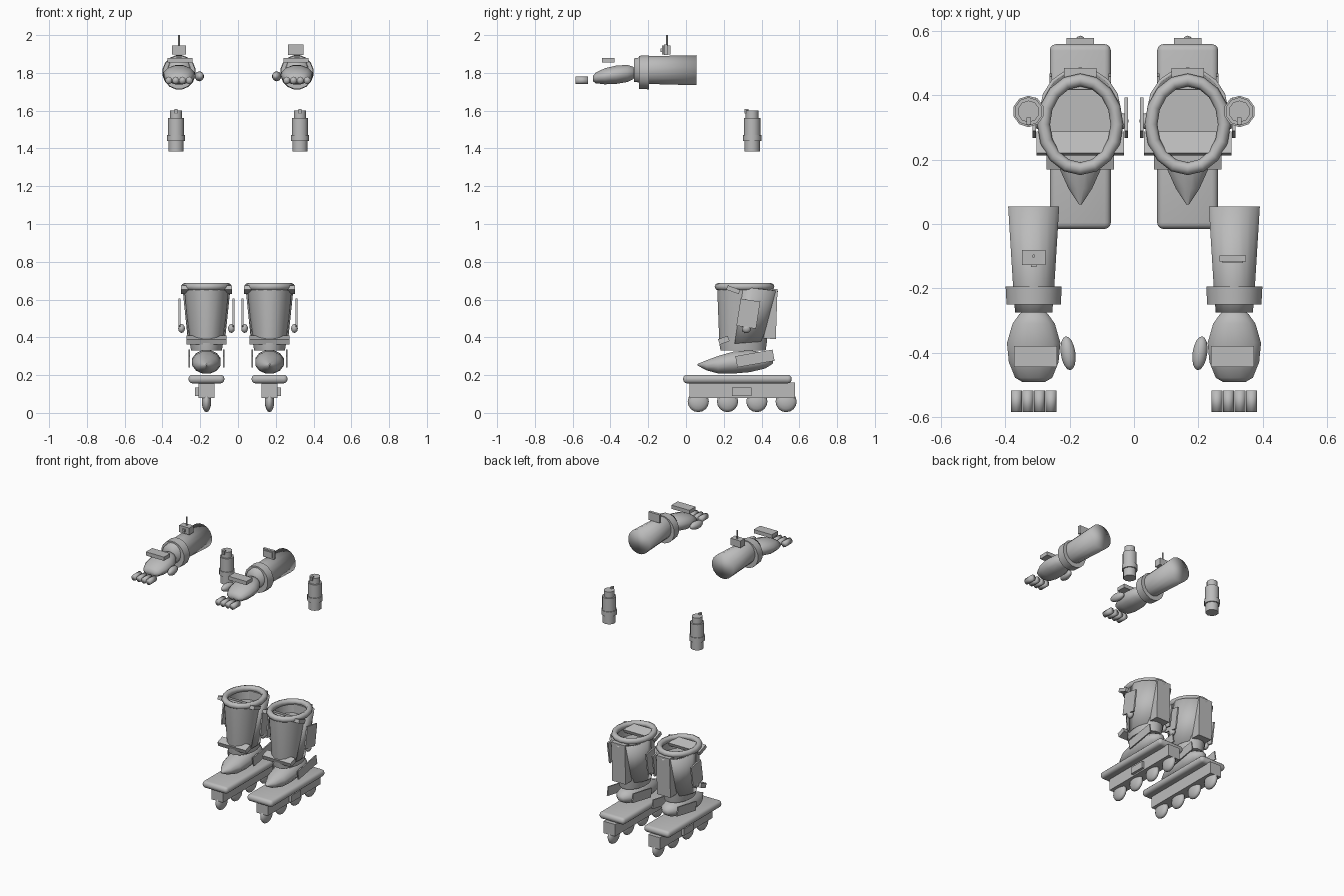
import bpy, bmesh, math
from mathutils import Matrix, Vector

if "Cube" in bpy.data.objects:
    bpy.data.objects.remove(bpy.data.objects["Cube"])

grey = bpy.data.materials.new("plain_grey")
grey.diffuse_color = (0.5, 0.5, 0.5, 1)
grey.use_nodes = True
grey.node_tree.nodes["Principled BSDF"].inputs["Base Color"].default_value = grey.diffuse_color


def finish(name, bm, smooth=40):
    bmesh.ops.recalc_face_normals(bm, faces=bm.faces)
    me = bpy.data.meshes.new(name)
    bm.to_mesh(me)
    bm.free()
    me.materials.append(grey)
    ob = bpy.data.objects.new(name, me)
    bpy.context.collection.objects.link(ob)
    if smooth:
        bpy.ops.object.select_all(action='DESELECT')
        ob.select_set(True)
        bpy.context.view_layer.objects.active = ob
        bpy.ops.object.shade_smooth_by_angle(angle=math.radians(smooth))
    return ob


def box(name, centre, size, tilt=0, bevel=0):
    """Box tilted about the x axis, optionally with rounded edges."""
    bm = bmesh.new()
    m = Matrix.Translation(centre) @ Matrix.Rotation(math.radians(tilt), 4, 'X') @ Matrix.Diagonal((*size, 1))
    bmesh.ops.create_cube(bm, size=1, matrix=m)
    if bevel:
        bmesh.ops.bevel(bm, geom=bm.edges[:], offset=bevel, segments=3, profile=0.5, affect='EDGES')
    return finish(name, bm, 40 if bevel else 0)


def ball(name, centre, radii, seg=12, rings=8, axis='Z', tilt=0):
    """Ellipsoid with its poles along the given axis."""
    bm = bmesh.new()
    turn = {'X': Matrix.Rotation(math.pi / 2, 4, 'Y'), 'Y': Matrix.Rotation(math.pi / 2, 4, 'X'), 'Z': Matrix()}[axis]
    m = Matrix.Translation(centre) @ Matrix.Rotation(math.radians(tilt), 4, 'Z') @ Matrix.Diagonal((*radii, 1)) @ turn
    bmesh.ops.create_uvsphere(bm, u_segments=seg, v_segments=rings, radius=1, matrix=m)
    return finish(name, bm, 60)


def loft(name, sections, axis='Z', n=16, smooth=40):
    """Closed skin through ellipses (position, centre u, centre v, radius u, radius v)."""
    bm = bmesh.new()
    rings = []
    for p, cu, cv, ru, rv in sections:
        ring = []
        for i in range(n):
            a = 2 * math.pi * (i + 0.5) / n
            u, v = cu + ru * math.cos(a), cv + rv * math.sin(a)
            ring.append(bm.verts.new((u, v, p) if axis == 'Z' else (u, p, v)))
        rings.append(ring)
    for a, b in zip(rings, rings[1:]):
        for i in range(n):
            j = (i + 1) % n
            bm.faces.new((a[i], a[j], b[j], b[i]))
    bm.faces.new(rings[0])
    bm.faces.new(rings[-1])
    return finish(name, bm, smooth)


def rim(name, centre, rx, ry, r, n=16, m=8):
    """Oval torus lying flat."""
    bm = bmesh.new()
    c = Vector(centre)
    grid = [[bm.verts.new(c + Vector(((rx + r * math.cos(b)) * math.cos(a), (ry + r * math.cos(b)) * math.sin(a),
                                      r * math.sin(b))))
             for b in (2 * math.pi * j / m for j in range(m))]
            for a in (2 * math.pi * i / n for i in range(n))]
    for i in range(n):
        for j in range(m):
            k, l = (i + 1) % n, (j + 1) % m
            bm.faces.new((grid[i][j], grid[k][j], grid[k][l], grid[i][l]))
    return finish(name, bm, 60)


def rear_shell(name, x, n=10):
    """Thin cuff wrapped round the back of the leg, leaning backwards."""
    bm = bmesh.new()
    rows = []
    for z, cy, rx, ry, lean in ((0.37, 0.30, 0.097, 0.125, 0.01), (0.66, 0.35, 0.127, 0.137, -0.015)):
        rows.append([])
        for i in range(n + 1):
            a = math.radians(-20 + 220 * i / n)
            rows[-1].append(bm.verts.new((x + rx * math.cos(a), cy + ry * math.sin(a), z + lean * math.sin(a))))
    for i in range(n):
        bm.faces.new((rows[0][i], rows[0][i + 1], rows[1][i + 1], rows[1][i]))
    ob = finish(name, bm)
    mod = ob.modifiers.new("thickness", 'SOLIDIFY')
    mod.thickness = 0.01


for s, tag in ((-1, "left"), (1, "right")):
    # Skate: wheels, rail and sole plate
    x = 0.167 * s
    for i in range(4):
        ball(f"{tag}_wheel_{i + 1}", (x, 0.065 + 0.155 * i, 0.06), (0.025, 0.056, 0.056), 16, 8, 'X')
    box(f"{tag}_wheel_rail", (x, 0.298, 0.12), (0.086, 0.56, 0.08))
    box(f"{tag}_rail_block", (x + 0.048 * s, 0.295, 0.112), (0.025, 0.105, 0.045))
    box(f"{tag}_sole_plate", (x, 0.272, 0.179), (0.19, 0.575, 0.045), 0, 0.02)

    # Shoe with pointed toe and ankle plates
    loft(f"{tag}_shoe", [(0.06, x, 0.255, 0.004, 0.004), (0.11, x, 0.252, 0.038, 0.028),
                         (0.17, x, 0.255, 0.066, 0.048), (0.25, x, 0.266, 0.078, 0.06),
                         (0.34, x, 0.274, 0.078, 0.06), (0.42, x, 0.276, 0.06, 0.042),
                         (0.46, x, 0.278, 0.022, 0.018)], 'Y', 12, 60)
    for e in (-1, 1):
        box(f"{tag}_ankle_plate", (x + 0.092 * e, 0.365, 0.288), (0.008, 0.2, 0.06), 10)

    # Hollow leg, rim, rear cuff and fastenings
    loft(f"{tag}_leg", [(0.33, x, 0.302, 0.083, 0.122), (0.37, x, 0.302, 0.09, 0.128),
                        (0.67, x, 0.31, 0.122, 0.148), (0.67, x, 0.31, 0.104, 0.125),
                        (0.60, x, 0.31, 0.1, 0.12)])
    rim(f"{tag}_leg_rim", (x, 0.31, 0.668), 0.114, 0.138, 0.02)
    rear_shell(f"{tag}_rear_cuff", x)
    box(f"{tag}_back_plate", (x, 0.447, 0.525), (0.1, 0.066, 0.265), -2)
    box(f"{tag}_upper_strap", (x, 0.25, 0.652), (0.272, 0.07, 0.024), -20)
    box(f"{tag}_lower_strap", (x, 0.2, 0.385), (0.21, 0.055, 0.03), 20)
    for e in (-1, 1):
        box(f"{tag}_side_panel", (x + 0.143 * e, 0.33, 0.525), (0.01, 0.105, 0.145), -9)
        ball(f"{tag}_side_knob", (x + 0.132 * e, 0.32, 0.447), (0.018, 0.025, 0.025), 10, 6, 'X')

    # Upper joint: stacked cylinders and a small nub
    x = 0.328 * s
    for part, z0, z1, r in (("base", 1.385, 1.445, 0.041), ("band", 1.44, 1.472, 0.049),
                            ("body", 1.47, 1.56, 0.044), ("cap", 1.555, 1.6, 0.034)):
        loft(f"{tag}_joint_{part}", [(z0, x, 0.35, r, r), (z1, x, 0.35, r, r)], 'Z', 10)
    box(f"{tag}_joint_nub", (x, 0.32, 1.597), (0.014, 0.022, 0.025))

    # Forearm and wrist band
    x = 0.312 * s
    loft(f"{tag}_forearm", [(-0.275, x, 1.815, 0.059, 0.063), (-0.2, x, 1.815, 0.065, 0.075),
                            (0.055, x, 1.814, 0.081, 0.081)], 'Y', 16, 100)
    loft(f"{tag}_wrist_band", [(-0.25, x, 1.803, 0.086, 0.089), (-0.195, x, 1.803, 0.089, 0.092)], 'Y')

    # Hand, thumb and four fingers
    loft(f"{tag}_hand", [(-0.492, x, 1.77, 0.035, 0.015), (-0.478, x, 1.773, 0.06, 0.029),
                         (-0.43, x, 1.782, 0.08, 0.044), (-0.37, x, 1.79, 0.086, 0.05),
                         (-0.31, x, 1.797, 0.068, 0.047), (-0.28, x, 1.8, 0.046, 0.034),
                         (-0.268, x, 1.8, 0.03, 0.02)], 'Y', 12, 60)
    ball(f"{tag}_thumb", (x - 0.107 * s, -0.402, 1.782), (0.024, 0.053, 0.027), 10, 8, 'Y', -8 * s)
    for i in range(4):
        fx = x + 0.036 * (i - 1.5)
        loft(f"{tag}_finger_{i + 1}", [(-0.585, fx, 1.76, 0.018, 0.02), (-0.518, fx, 1.76, 0.018, 0.02)], 'Y', 10, 100)
    box(f"{tag}_hand_plate", (x - 0.005 * s, -0.412, 1.867), (0.134, 0.066, 0.025))

# Left forearm transmitter with antenna and dial
box("transmitter_box", (-0.312, -0.104, 1.921), (0.074, 0.046, 0.046))
box("transmitter_dial", (-0.312, -0.13, 1.92), (0.018, 0.008, 0.018))
loft("antenna", [(1.94, -0.312, -0.1, 0.005, 0.005), (2.0, -0.312, -0.1, 0.005, 0.005)], 'Z', 8)

# Right forearm display
box("display_panel", (0.307, -0.107, 1.922), (0.082, 0.018, 0.055))
box("display_screen", (0.307, -0.119, 1.922), (0.064, 0.006, 0.038))
